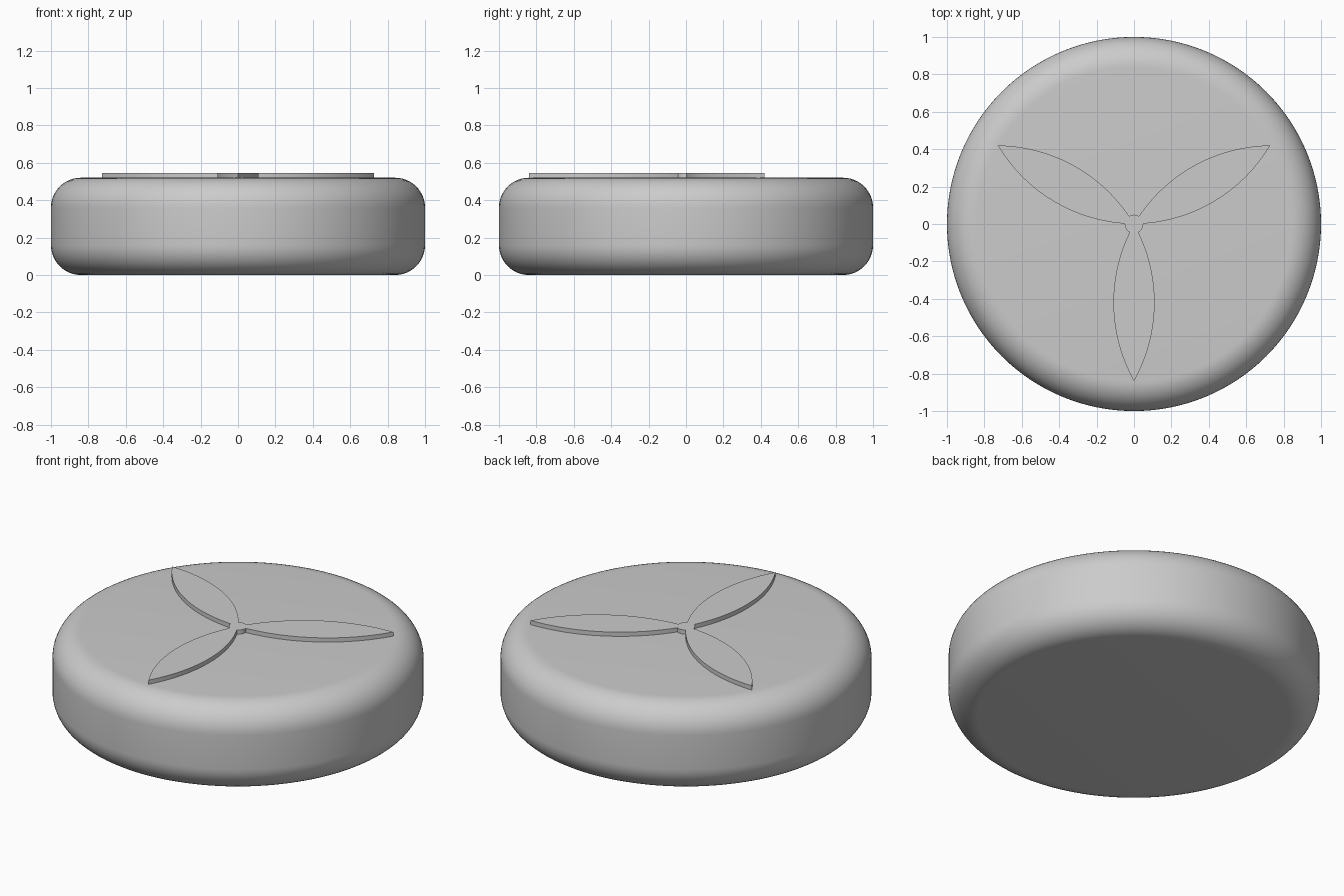
import bpy, bmesh
from math import sin, cos, pi, sqrt, atan2, radians
from mathutils import Matrix, Vector

cube = bpy.data.objects.get("Cube")
if cube:
    bpy.data.objects.remove(cube, do_unlink=True)

HEIGHT, FILLET = 0.52, 0.16
EMBLEM_TOP = 0.545

grey = bpy.data.materials.new("light grey")
grey.use_nodes = True
grey.diffuse_color = (0.6, 0.6, 0.6, 1)
grey.node_tree.nodes["Principled BSDF"].inputs["Base Color"].default_value = (0.6, 0.6, 0.6, 1)


def add_object(name, bm, angle):
    bmesh.ops.recalc_face_normals(bm, faces=bm.faces)
    mesh = bpy.data.meshes.new(name)
    bm.to_mesh(mesh)
    bm.free()
    mesh.materials.append(grey)
    obj = bpy.data.objects.new(name, mesh)
    bpy.context.collection.objects.link(obj)
    bpy.ops.object.select_all(action='DESELECT')
    obj.select_set(True)
    bpy.context.view_layer.objects.active = obj
    bpy.ops.object.shade_smooth_by_angle(angle=radians(angle))
    return obj


# Round body: a disc with rounded top and bottom rims
def build_body(segments=128, steps=12):
    profile = []
    for z, start in ((FILLET, -pi / 2), (HEIGHT - FILLET, 0)):
        for i in range(steps + 1):
            a = start + pi / 2 * i / steps
            profile.append((1 - FILLET + FILLET * cos(a), z + FILLET * sin(a)))
    bm = bmesh.new()
    rings = [[bm.verts.new((r * cos(2 * pi * k / segments), r * sin(2 * pi * k / segments), z))
              for k in range(segments)] for r, z in profile]
    for low, high in zip(rings, rings[1:]):
        for k in range(segments):
            n = (k + 1) % segments
            bm.faces.new((low[k], low[n], high[n], high[k]))
    bm.faces.new(rings[0][::-1])
    bm.faces.new(rings[-1])
    return add_object("round_body", bm, 30)


# Raised emblem: three pointed blades joined by a small hub
def build_emblem(length=0.84, width=0.22, root=0.044, steps=28):
    half, sag = length / 2, width / 2
    radius = (half ** 2 + sag ** 2) / (2 * sag)

    def blade_half_width(s):
        return sqrt(radius ** 2 - (s - half) ** 2) - radius + sag

    stations = [root + (length - root) * i / steps for i in range(steps + 1)]
    side = [Vector((blade_half_width(s), -s, 0)) for s in stations]
    blade = [Vector((-p.x, p.y, 0)) for p in side[:-1]] + side[::-1]

    # hub arc running from one blade root to the next
    hub_radius = side[0].length
    first = atan2(side[0].y, side[0].x)
    sweep = 2 * pi / 3 - 2 * (first + pi / 2)
    hub = [Vector((cos(first + sweep * i / 6), sin(first + sweep * i / 6), 0)) * hub_radius
           for i in range(1, 6)]

    bm = bmesh.new()
    outline = []
    for turn in range(3):
        spin = Matrix.Rotation(turn * 2 * pi / 3, 3, 'Z')
        outline += [bm.verts.new(spin @ p + Vector((0, 0, HEIGHT - 0.01))) for p in blade + hub]
    base = bm.faces.new(outline)
    result = bmesh.ops.extrude_face_region(bm, geom=[base], use_keep_orig=True)
    raised = [v for v in result["geom"] if isinstance(v, bmesh.types.BMVert)]
    bmesh.ops.translate(bm, verts=raised, vec=(0, 0, EMBLEM_TOP - HEIGHT + 0.01))
    return add_object("three_blade_emblem", bm, 30)


build_body()
build_emblem()
